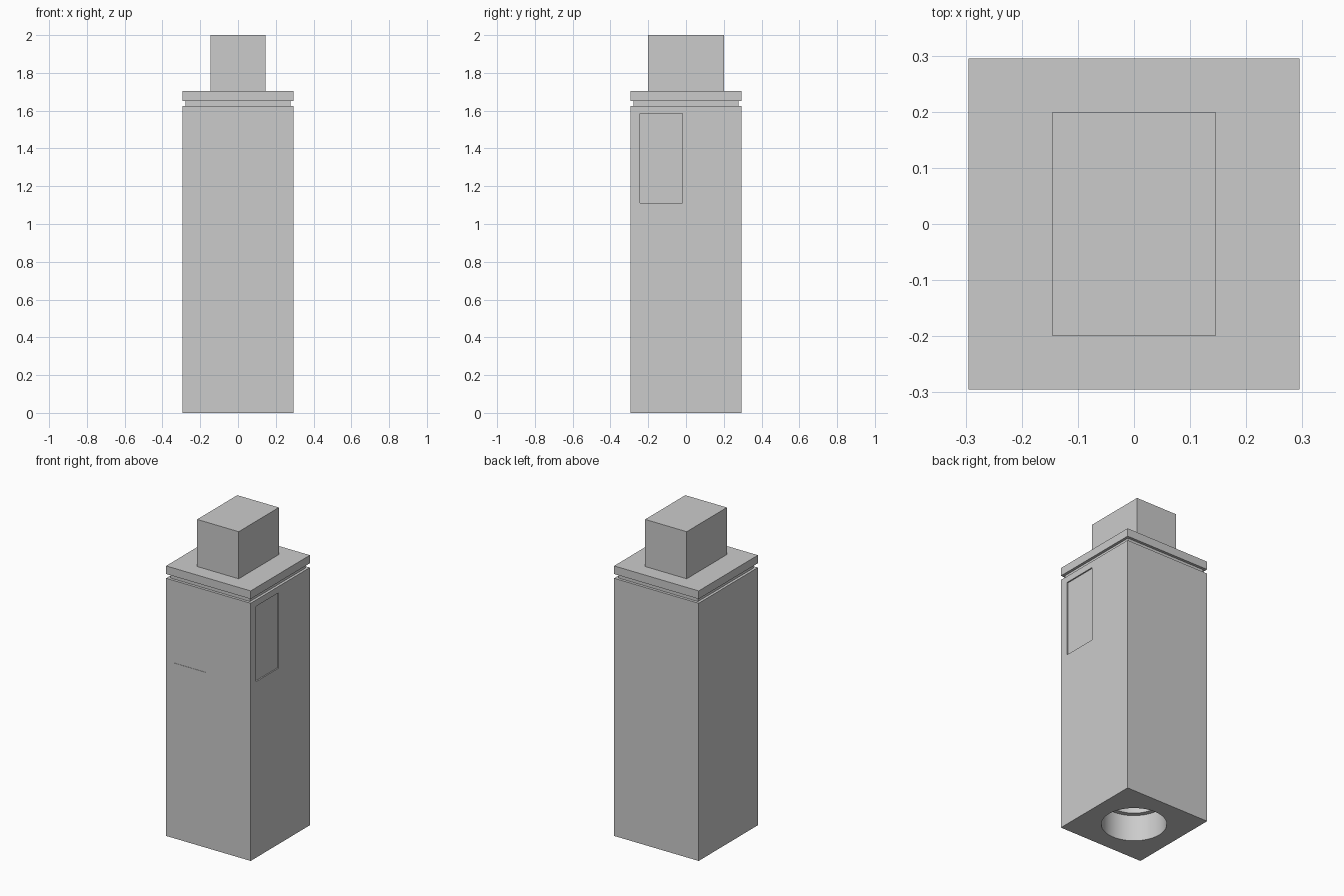
import bpy

if "Cube" in bpy.data.objects:
    bpy.data.objects.remove(bpy.data.objects["Cube"])

grey = bpy.data.materials.new("light grey")
grey.diffuse_color = (0.6, 0.6, 0.6, 1)
grey.use_nodes = True
grey.node_tree.nodes["Principled BSDF"].inputs["Base Color"].default_value = grey.diffuse_color


def box(name, x, y, z):
    """Box given by (min, max) ranges on each axis."""
    bpy.ops.mesh.primitive_cube_add(size=1, location=[(a + b) / 2 for a, b in (x, y, z)])
    ob = bpy.context.object
    ob.name = name
    ob.scale = [b - a for a, b in (x, y, z)]
    bpy.ops.object.transform_apply(location=False, rotation=False, scale=True)
    ob.data.materials.append(grey)
    return ob


def cylinder(name, r, z0, z1):
    bpy.ops.mesh.primitive_cylinder_add(vertices=64, radius=r, depth=z1 - z0,
                                        location=(0, 0, (z0 + z1) / 2))
    ob = bpy.context.object
    ob.name = name
    ob.data.materials.append(grey)
    return ob


def cut(target, cutter):
    """Subtract the cutter, then remove it."""
    mod = target.modifiers.new("cut", 'BOOLEAN')
    mod.operation = 'DIFFERENCE'
    mod.solver = 'EXACT'
    mod.object = cutter
    bpy.context.view_layer.objects.active = target
    bpy.ops.object.modifier_apply(modifier=mod.name)
    bpy.data.objects.remove(cutter, do_unlink=True)


H = 0.295
# Tall main body
body = box("body", (-H, H), (-H, H), (0, 1.625))

# Stepped round socket in the underside
cut(body, cylinder("socket_cutter", 0.186, -0.1, 0.165))
cut(body, cylinder("inner_socket_cutter", 0.158, 0.1, 0.5))

# Shallow recessed panels on the right side and on the front
cut(body, box("side_panel_cutter", (H - 0.008, H + 0.1), (-0.243, -0.018), (1.11, 1.585)))
cut(body, box("front_panel_cutter", (-0.24, -0.015), (-H - 0.1, -H + 0.002), (1.105, 1.585)))

# Smooth the round socket, keep box edges sharp
bpy.ops.object.select_all(action='DESELECT')
body.select_set(True)
bpy.context.view_layer.objects.active = body
bpy.ops.object.shade_smooth_by_angle()

# Narrow groove, cap plate and top block
box("neck_groove", (-0.278, 0.278), (-0.278, 0.278), (1.625, 1.652))
box("cap_plate", (-H, H), (-H, H), (1.652, 1.703))
box("top_block", (-0.145, 0.145), (-0.2, 0.2), (1.703, 2.0))
